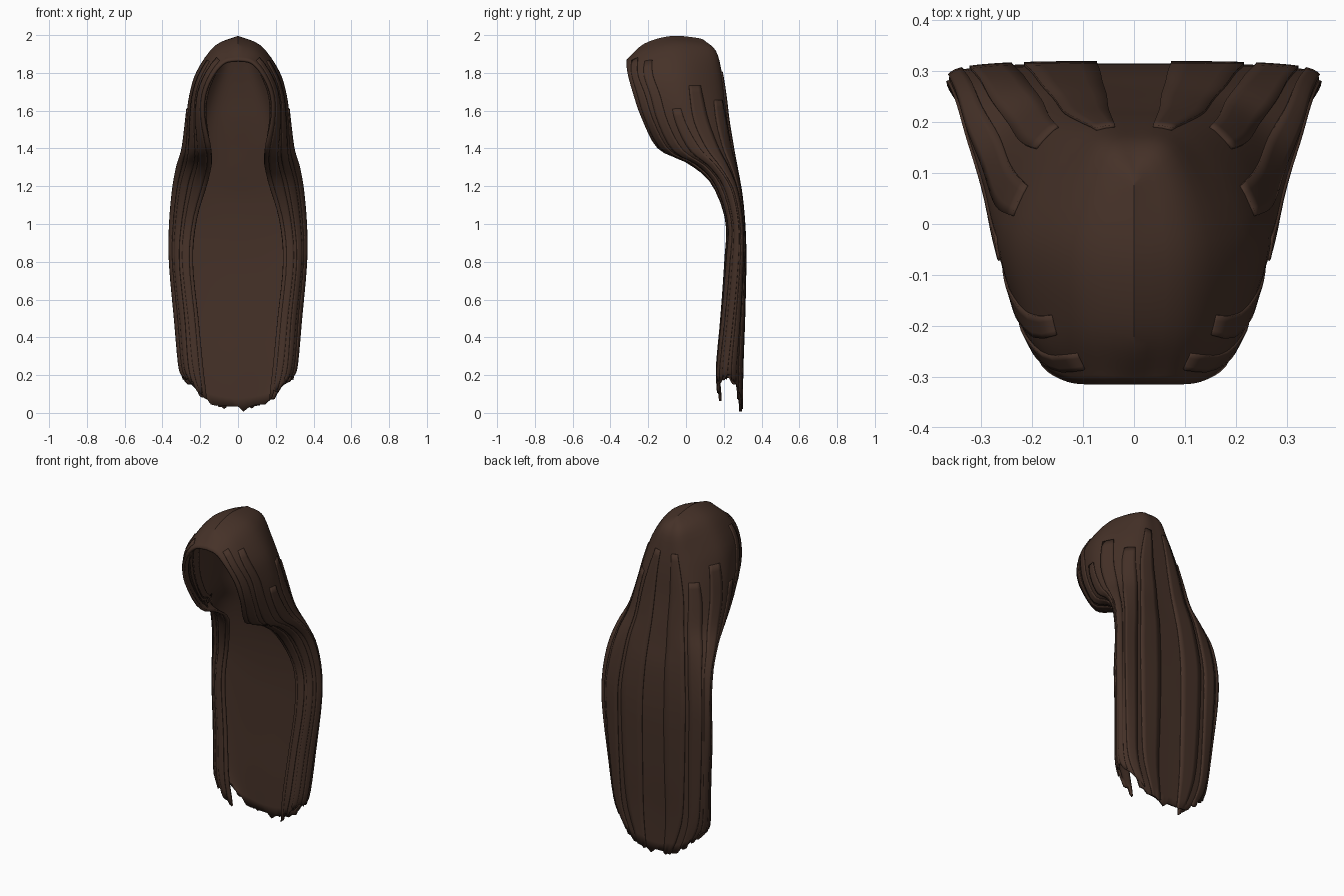
import bpy, bmesh, random
from mathutils import Vector

if "Cube" in bpy.data.objects:
    bpy.data.objects.remove(bpy.data.objects["Cube"])

random.seed(4)

brown = bpy.data.materials.new("dark_brown_hair")
brown.diffuse_color = (0.060, 0.031, 0.021, 1)
brown.use_nodes = True
brown.node_tree.nodes["Principled BSDF"].inputs["Base Color"].default_value = brown.diffuse_color

# Half cross-sections from crown to tips; each runs
# back centre, back corner, side, front corner, front edge
SECTIONS = [
    [(0, .10, 1.97), (0, .06, 1.985), (0, -.08, 1.995), (0, -.22, 1.955), (0, -.315, 1.87)],
    [(0, .16, 1.91), (.07, .13, 1.93), (.12, -.04, 1.945), (.11, -.20, 1.915), (.07, -.315, 1.86)],
    [(0, .19, 1.80), (.11, .16, 1.81), (.215, -.02, 1.81), (.19, -.21, 1.80), (.13, -.31, 1.80)],
    [(0, .21, 1.68), (.15, .18, 1.68), (.255, 0, 1.68), (.23, -.17, 1.68), (.18, -.28, 1.69)],
    [(0, .225, 1.55), (.18, .20, 1.55), (.275, .03, 1.54), (.24, -.13, 1.54), (.185, -.235, 1.56)],
    [(0, .25, 1.40), (.20, .23, 1.40), (.295, .10, 1.40), (.24, -.05, 1.39), (.15, -.15, 1.40)],
    [(0, .27, 1.28), (.23, .265, 1.28), (.325, .18, 1.30), (.25, .08, 1.31), (.14, 0, 1.325)],
    [(0, .295, 1.15), (.25, .29, 1.15), (.345, .25, 1.18), (.28, .17, 1.20), (.16, .13, 1.22)],
    [(0, .31, .98), (.27, .308, .98), (.36, .285, 1.0), (.31, .23, 1.0), (.22, .21, 1.02)],
]
# Hanging length: height, then (x, y) of the same five points
for z, pts in [
    (.80, [(0, .315), (.27, .31), (.36, .285), (.32, .22), (.24, .205)]),
    (.50, [(0, .308), (.26, .303), (.335, .26), (.29, .195), (.21, .185)]),
    (.25, [(0, .298), (.24, .293), (.312, .235), (.27, .17), (.185, .165)]),
]:
    SECTIONS.append([(x, y, z) for x, y in pts])
SECTIONS.append([(0, .295, .02), (.17, .29, .07), (.29, .235, .19), (.24, .17, .15), (.165, .175, .08)])
SECTIONS = [[Vector(p) for p in s] for s in SECTIONS]
ROWS = len(SECTIONS) - 1


def spline(p, t, before):
    """Catmull-Rom through p; before is the point ahead of the first."""
    n = len(p) - 1
    i = min(int(t), n - 1)
    f = t - i
    a = p[i - 1] if i else before
    b, c = p[i], p[i + 1]
    d = p[i + 2] if i + 2 <= n else c * 2 - b
    return 0.5 * (2 * b + (c - a) * f + (2 * a - 5 * b + 4 * c - d) * f * f
                  + (3 * b - a - 3 * c + d) * f ** 3)


def surface(u, t):
    """Point on the hair: u from -4 to 4 around, t from 0 to ROWS down."""
    row = []
    for k in range(5):
        col = [s[k] for s in SECTIONS]
        row.append(spline(col, t, col[0] * 2 - col[1]))
    mirror = Vector((-row[1].x, row[1].y, row[1].z))
    p = spline(row, abs(u), mirror)
    if u < 0:
        p.x = -p.x
    return p


def offset_point(u, t, off):
    e = 0.02
    tt = min(max(t, 0.1), ROWS - e)
    du = surface(min(u + e, 4), tt) - surface(max(u - e, -4), tt)
    dt = surface(u, tt + e) - surface(u, tt - e)
    return surface(u, t) + du.cross(dt).normalized() * off


def hair_sheet(name, u0, u1, t0, t1, nu, nt, off, thick, jag, taper=0.0):
    """Patch of the hair surface with ragged tips."""
    bm = bmesh.new()
    grid = []
    for i in range(nt + 1):
        f = i / nt
        t = t0 + (t1 - t0) * f
        # strands narrow towards root and tip
        pinch = 1 - taper * abs(2 * f - 1) ** 3
        mid, half = (u0 + u1) / 2, (u1 - u0) / 2
        line = []
        for j in range(nu + 1):
            u = mid + half * pinch * (2 * j / nu - 1)
            p = offset_point(u, t, off) if off else surface(u, t)
            if i == nt:
                p.z = max(0.0, p.z + random.uniform(-jag, jag))
            line.append(bm.verts.new(p))
        grid.append(line)
    for i in range(nt):
        for j in range(nu):
            bm.faces.new((grid[i][j], grid[i][j + 1], grid[i + 1][j + 1], grid[i + 1][j]))
    bmesh.ops.remove_doubles(bm, verts=bm.verts, dist=0.0005)
    me = bpy.data.meshes.new(name)
    bm.to_mesh(me)
    bm.free()
    me.materials.append(brown)
    ob = bpy.data.objects.new(name, me)
    bpy.context.collection.objects.link(ob)
    mod = ob.modifiers.new("thickness", 'SOLIDIFY')
    mod.thickness = thick
    mod.offset = -1
    bpy.ops.object.select_all(action='DESELECT')
    ob.select_set(True)
    bpy.context.view_layer.objects.active = ob
    bpy.ops.object.shade_smooth_by_angle(angle=0.6)
    return ob


# Main mass of hair, open at the face and down the front
hair = hair_sheet("hair_shell", -4, 4, 0, ROWS, 48, 48, 0, 0.014, 0.018)

# Overlapping locks on the outside (u start, u end, t start, t end)
LOCKS = [(.25, .75, 2.0, 12.0), (.85, 1.35, 3.2, 11.9), (1.5, 1.95, 2.6, 11.8),
         (2.15, 2.55, 3.5, 12.0), (2.75, 3.15, 1.5, 11.7), (3.35, 3.8, 1.2, 11.9)]
for n, (a, b, t0, t1) in enumerate(LOCKS):
    for side, (u0, u1) in (("right", (a, b)), ("left", (-b, -a))):
        hair_sheet(f"outer_lock_{side}_{n + 1}", u0, u1, t0, t1, 4, 32, 0.005, 0.008, 0.015, 0.35)

# Shorter under-layer locks hanging beside the face
for n, (a, b, t1) in enumerate([(2.3, 2.8, 5.9), (2.9, 3.35, 5.6), (3.4, 3.85, 5.4)]):
    for side, (u0, u1) in (("right", (a, b)), ("left", (-b, -a))):
        hair_sheet(f"inner_lock_{side}_{n + 1}", u0, u1, 2.0, t1, 4, 16, -0.028, 0.006, 0.02, 0.3)
